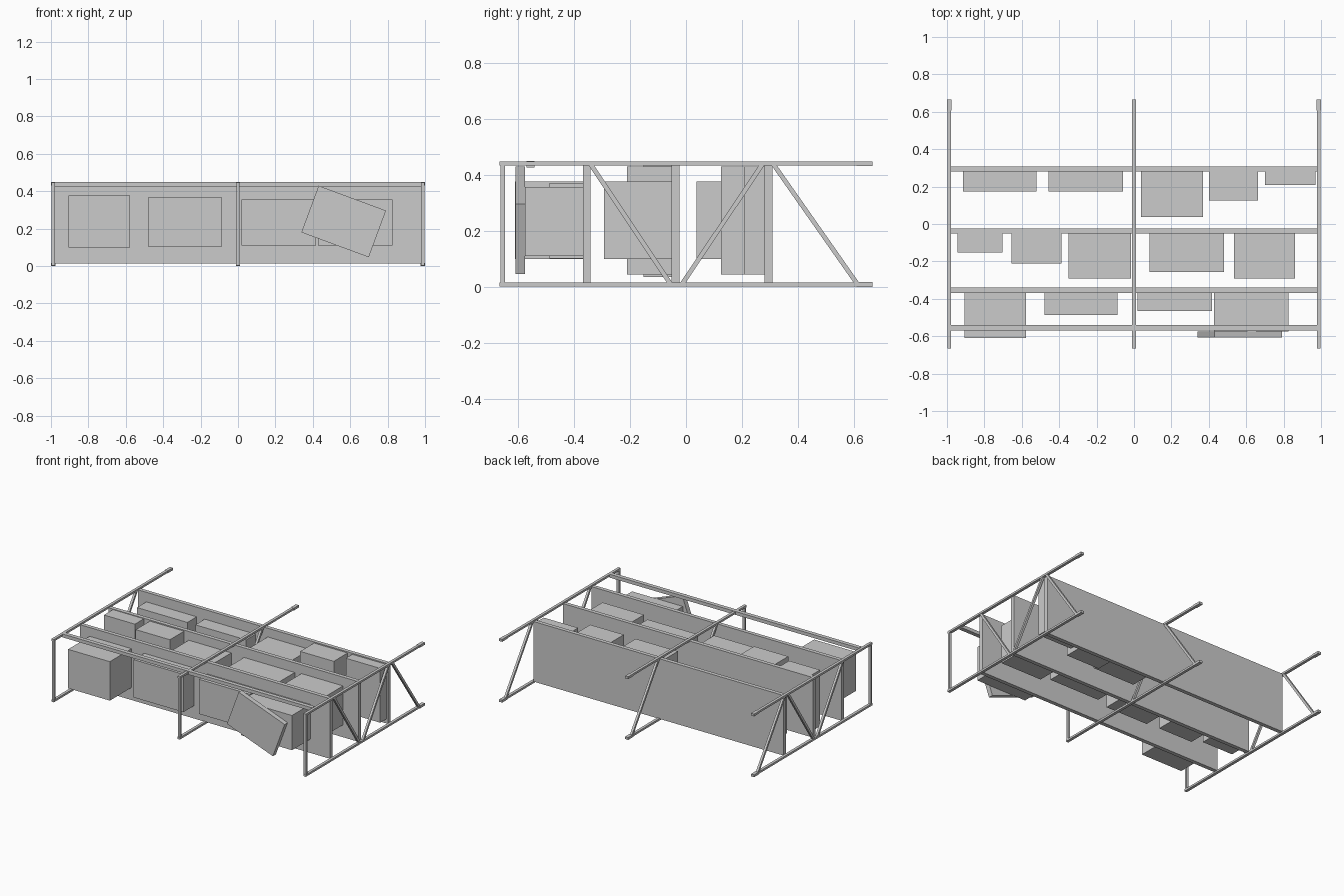
import bpy
from math import atan2, hypot, radians

if "Cube" in bpy.data.objects:
    bpy.data.objects.remove(bpy.data.objects["Cube"])


def box(name, x, y, z, rot_y=0.0):
    """Box spanning the (min, max) ranges, optionally turned about y."""
    bpy.ops.mesh.primitive_cube_add(
        size=1, location=[(r[0] + r[1]) / 2 for r in (x, y, z)])
    ob = bpy.context.object
    ob.name = name
    ob.scale = [r[1] - r[0] for r in (x, y, z)]
    ob.rotation_euler.y = rot_y
    return ob


def brace(name, x, a, b, width=0.016):
    """Diagonal bar in the y-z plane between points a and b."""
    dy, dz = b[0] - a[0], b[1] - a[1]
    bpy.ops.mesh.primitive_cube_add(
        size=1, location=(x, (a[0] + b[0]) / 2, (a[1] + b[1]) / 2))
    ob = bpy.context.object
    ob.name = name
    ob.scale = (width, hypot(dy, dz), width)
    ob.rotation_euler.x = atan2(dz, dy)


LOW, HIGH = (0.002, 0.016), (0.433, 0.447)
INNER = (0.014, 0.435)
SHELF_Y = (0.28, -0.052, -0.368)      # carrying faces; the rack lies on its back

# three ladder frames: rails, feet, end post, diagonal braces
for side, x in (("left", -0.988), ("middle", 0.0), ("right", 0.988)):
    for level, z in (("rear", LOW), ("front", HIGH)):
        box(f"{side}_{level}_upright", (x - 0.010, x + 0.010), (-0.665, 0.612), z)
        box(f"{side}_{level}_foot", (x - 0.012, x + 0.012), (0.608, 0.665),
            (z[0] - 0.002, z[1] + 0.001))
    box(f"{side}_top_crosspiece", (x - 0.009, x + 0.009), (-0.662, -0.646), INNER)
    brace(f"{side}_lower_brace", x, (0.312, 0.437), (0.61, 0.012))
    brace(f"{side}_centre_brace", x, (-0.013, 0.012), (0.272, 0.437))
    brace(f"{side}_upper_brace", x, (-0.34, 0.437), (-0.056, 0.012))

# shelf boards and the single tie bar near the top
for i, y in enumerate(SHELF_Y):
    box(f"shelf_{i + 1}", (-0.98, 0.98), (y, y + 0.028), (0.012, 0.438))
box("front_tie_bar", (-0.98, 0.98), (-0.569, -0.540), (0.426, 0.450))

# cartons: shelf index, x range, height above shelf, z range
DEEP, MID, FLAT, SQUARE, SHALLOW = (
    (0.045, 0.430), (0.035, 0.434), (0.102, 0.370), (0.100, 0.376), (0.110, 0.356))
cartons = [
    (0, -0.915, -0.520, 0.105, FLAT),
    (0, -0.457, -0.058, 0.105, FLAT),
    (0, 0.037, 0.368, 0.242, SQUARE),
    (0, 0.400, 0.664, 0.155, DEEP),
    (0, 0.700, 0.970, 0.072, DEEP),
    (1, -0.945, -0.702, 0.100, MID),
    (1, -0.655, -0.387, 0.158, DEEP),
    (1, -0.350, -0.016, 0.240, SQUARE),
    (1, 0.084, 0.482, 0.205, FLAT),
    (1, 0.534, 0.860, 0.240, SQUARE),
    (2, -0.906, -0.578, 0.242, SQUARE),
    (2, -0.478, -0.088, 0.118, FLAT),
    (2, 0.018, 0.418, 0.097, SHALLOW),
    (2, 0.427, 0.825, 0.206, SHALLOW),
]
for n, (s, x0, x1, h, z) in enumerate(cartons):
    y = SHELF_Y[s]
    box(f"carton_{n + 1}", (x0, x1), (y - h, y), z)

# flat carton lying askew on top of the last one
box("tilted_flat_carton", (0.373, 0.757), (-0.608, -0.574), (0.105, 0.371),
    rot_y=radians(20.3))
